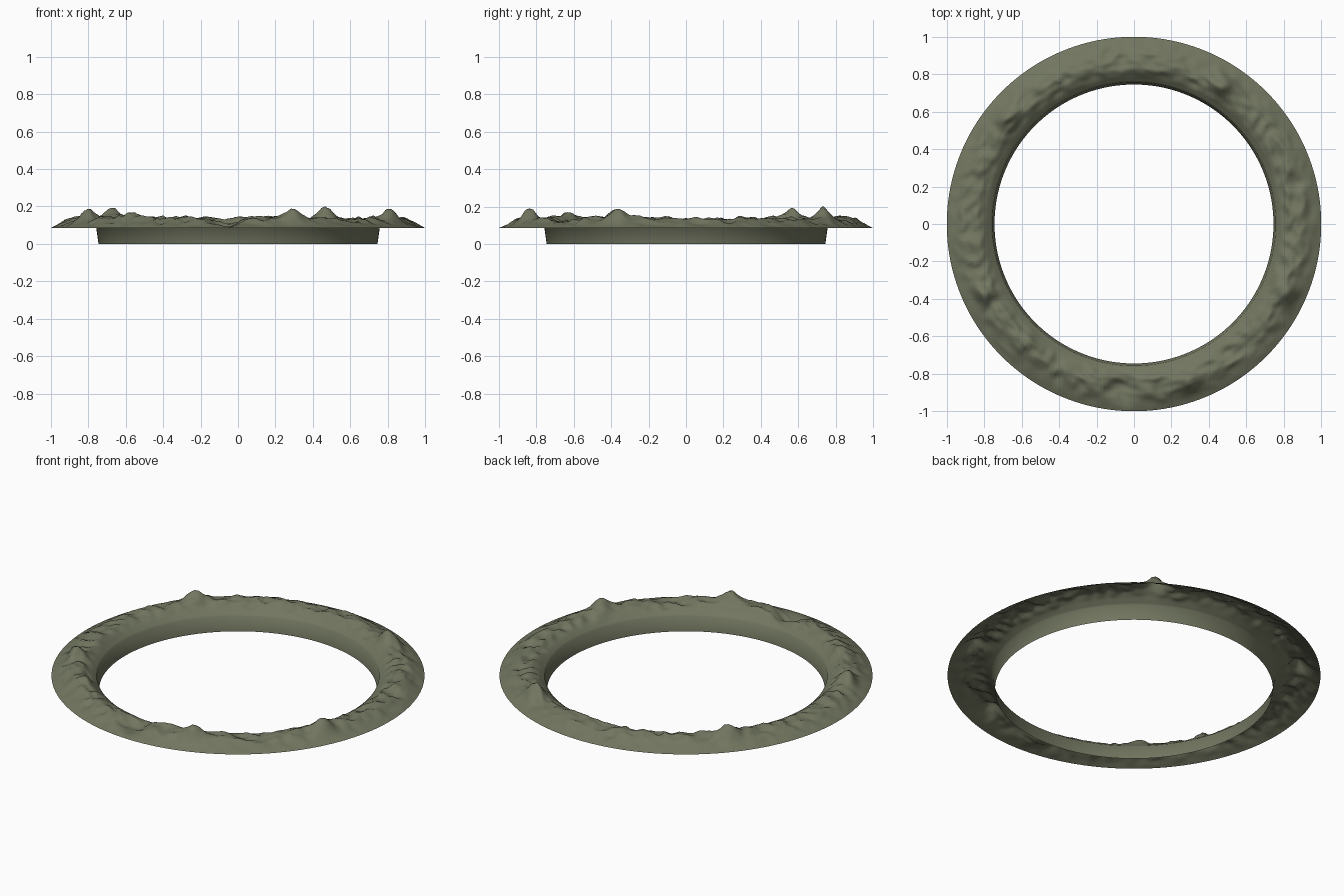
import bpy, bmesh, math
from mathutils import Vector, noise

if "Cube" in bpy.data.objects:
    bpy.data.objects.remove(bpy.data.objects["Cube"])

SEG = 288
RIM = 0.085

# one olive rock colour
rock = bpy.data.materials.new("olive_rock")
rock.diffuse_color = (0.165, 0.18, 0.115, 1)
rock.use_nodes = True
rock.node_tree.nodes["Principled BSDF"].inputs["Base Color"].default_value = rock.diffuse_color

# main summits and saddles: x, y, height change, spread
FEATURES = [(0.47, 0.74, 0.062, 0.055), (-0.68, 0.58, 0.055, 0.055),
            (0.30, -0.85, 0.060, 0.055), (0.82, -0.37, 0.052, 0.055),
            (-0.81, -0.37, 0.055, 0.055), (-0.57, -0.62, 0.025, 0.05),
            (-0.05, -0.88, -0.055, 0.075), (0.60, -0.65, -0.025, 0.07)]
# cross-section of the range: radius, relative height
SECTION = [(0.757, 0), (0.79, 0.52), (0.83, 0.9), (0.87, 1.0),
           (0.91, 0.82), (0.95, 0.45), (1.0, 0)]


def section(r):
    for (r0, h0), (r1, h1) in zip(SECTION, SECTION[1:]):
        if r <= r1 + 1e-6:
            return h0 + (h1 - h0) * (r - r0) / (r1 - r0)
    return 0


def height(x, y, r):
    s = section(r)
    p = Vector((x, y, 0))
    # broad swells plus sharp ridged detail
    broad = noise.noise(p * 4.5 + Vector((3, 1, 7)))
    ridged = 1 - 2 * abs(noise.noise(p * 11 + Vector((9, 4, 2))))
    fine = noise.noise(p * 26)
    fade = min(1, max(0, (r - 0.775) / 0.04))
    h = 0.052 + fade * (0.014 * broad + 0.02 * (ridged - 0.5) + 0.009 * fine)
    for fx, fy, dh, w in FEATURES:
        d2 = (x - fx) ** 2 + (y - fy) ** 2
        h += dh * math.exp(-d2 / (w * w))
    return RIM + max(0, h) * s


# ring sheet: inner skirt standing on the ground, then terrain out to the rim
radii = [0.757 + (1 - 0.757) * i / 26 for i in range(27)]
bm = bmesh.new()
rings = []
for k, r in enumerate([0.745] + radii):
    ring = []
    for i in range(SEG):
        a = 2 * math.pi * i / SEG
        x, y = r * math.cos(a), r * math.sin(a)
        ring.append(bm.verts.new((x, y, 0 if k == 0 else height(x, y, r))))
    rings.append(ring)
for a, b in zip(rings, rings[1:]):
    for i in range(SEG):
        j = (i + 1) % SEG
        bm.faces.new((a[i], b[i], b[j], a[j]))

me = bpy.data.meshes.new("mountain_ring")
bm.to_mesh(me)
bm.free()
me.materials.append(rock)
ob = bpy.data.objects.new("mountain_ring", me)
bpy.context.collection.objects.link(ob)
bpy.context.view_layer.objects.active = ob
ob.select_set(True)
bpy.ops.object.shade_smooth_by_angle(angle=math.radians(60))
